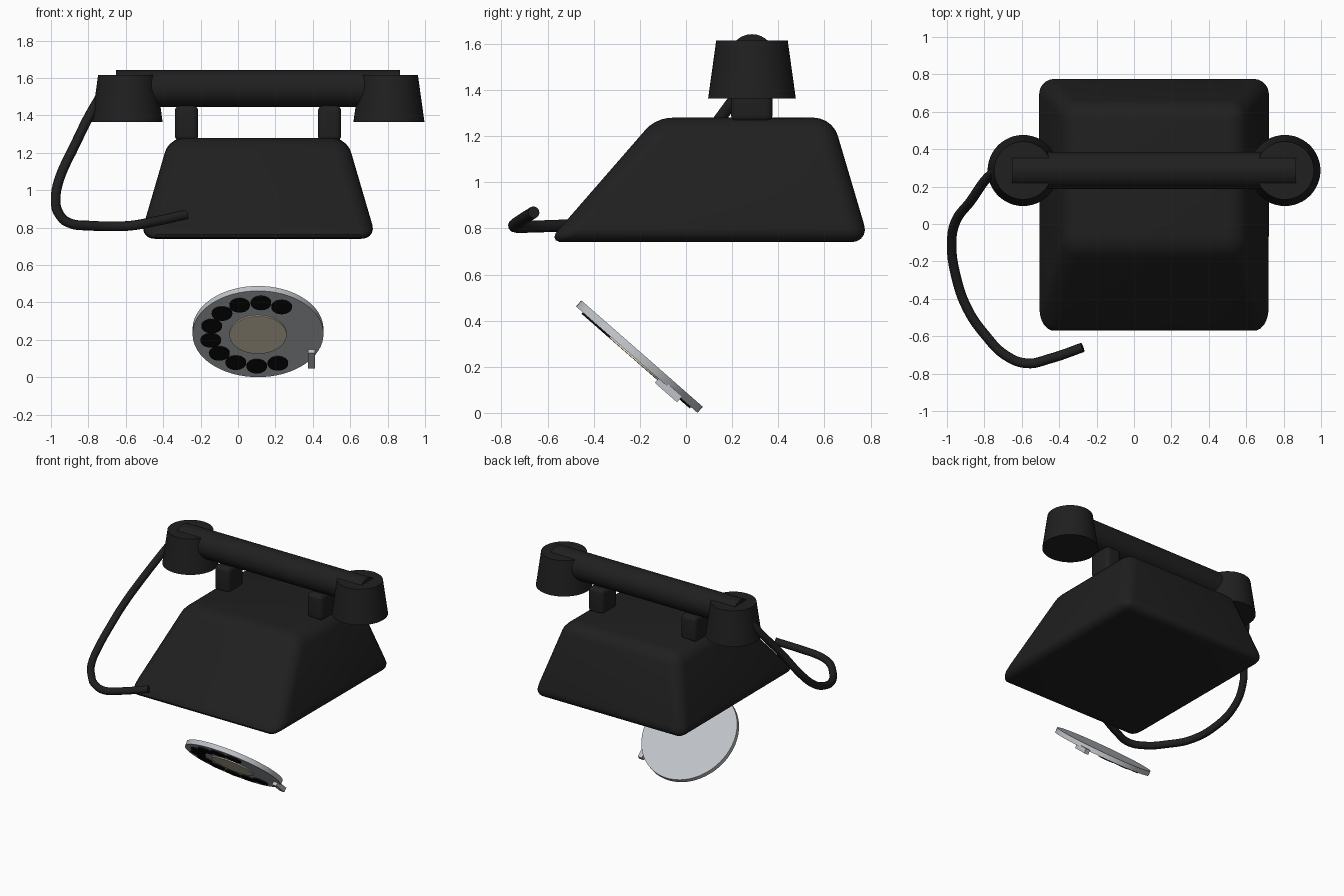
import bpy, bmesh
from math import radians, cos, sin
from mathutils import Matrix, Vector

if "Cube" in bpy.data.objects:
    bpy.data.objects.remove(bpy.data.objects["Cube"])


def material(name, r, g, b):
    m = bpy.data.materials.new(name)
    m.diffuse_color = (r, g, b, 1)
    m.use_nodes = True
    m.node_tree.nodes["Principled BSDF"].inputs["Base Color"].default_value = m.diffuse_color
    return m


BLACK = material("black_plastic", 0.014, 0.014, 0.014)
HOLE = material("hole_black", 0.004, 0.004, 0.004)
METAL = material("metal", 0.52, 0.54, 0.57)
CARD = material("card", 0.78, 0.68, 0.52)
CX = 0.107  # symmetry plane of the telephone


def finish(name, bm, mat, matrix=Matrix()):
    bmesh.ops.recalc_face_normals(bm, faces=bm.faces)
    me = bpy.data.meshes.new(name)
    bm.to_mesh(me)
    bm.free()
    me.materials.append(mat)
    ob = bpy.data.objects.new(name, me)
    bpy.context.collection.objects.link(ob)
    ob.matrix_world = matrix
    bpy.ops.object.select_all(action='DESELECT')
    ob.select_set(True)
    bpy.context.view_layer.objects.active = ob
    bpy.ops.object.shade_smooth_by_angle(angle=radians(35))
    return ob


def cone(name, r1, r2, depth, mat, matrix, sides=48):
    bm = bmesh.new()
    bmesh.ops.create_cone(bm, cap_ends=True, segments=sides,
                          radius1=r1, radius2=r2, depth=depth)
    return finish(name, bm, mat, matrix)


def box(name, size, mat, matrix, bevel=0.0, top=None):
    """Box; top=(x_half, y_min, y_max) reshapes the upper face."""
    bm = bmesh.new()
    bmesh.ops.create_cube(bm, size=1)
    for v in bm.verts:
        if top and v.co.z > 0:
            v.co.x = top[0] if v.co.x > 0 else -top[0]
            v.co.y = top[2] if v.co.y > 0 else top[1]
            v.co.z *= size[2]
        else:
            v.co = Vector(a * b for a, b in zip(v.co, size))
    if bevel:
        bmesh.ops.bevel(bm, geom=bm.edges[:], offset=bevel, segments=5,
                        profile=0.5, affect='EDGES')
    return finish(name, bm, mat, matrix)


def at(x, y, z):
    return Matrix.Translation((x, y, z))


# Housing: wedge with a long front slope and rounded edges
box("housing", (1.266, 1.395, 0.54), BLACK, at(CX, 0.0975, 1.01), 0.08,
    top=(0.475, -0.2275, 0.5375))

# Cradle posts and handset cups, left and right
for side, s in (("left", -1), ("right", 1)):
    box(side + "_cradle_post", (0.125, 0.18, 0.19), BLACK,
        at(CX + s * 0.3825, 0.285, 1.357), 0.03)
    cone(side + "_handset_cup", 0.19, 0.155, 0.251, BLACK,
         at(CX + s * 0.7, 0.286, 1.4895))

# Handset grip
cone("handset_grip", 0.099, 0.099, 1.52, BLACK,
     at(CX, 0.286, 1.543) @ Matrix.Rotation(radians(90), 4, 'Y'), 32)

# Cord: smooth tube from the left cup round to the front
path = [(-0.68, 0.31, 1.58), (-0.76, 0.27, 1.46), (-0.875, 0.12, 1.235),
        (-0.955, 0.01, 1.06), (-0.975, -0.107, 0.95), (-0.955, -0.267, 0.87),
        (-0.89, -0.455, 0.82), (-0.79, -0.60, 0.81), (-0.69, -0.70, 0.807),
        (-0.575, -0.745, 0.81), (-0.45, -0.72, 0.832), (-0.275, -0.66, 0.87)]
cu = bpy.data.curves.new("cord", 'CURVE')
cu.dimensions = '3D'
cu.bevel_depth = 0.026
cu.bevel_resolution = 4
cu.resolution_u = 6
cu.use_fill_caps = True
sp = cu.splines.new('BEZIER')
sp.bezier_points.add(len(path) - 1)
for p, co in zip(sp.bezier_points, path):
    p.co = co
    p.handle_left_type = p.handle_right_type = 'AUTO'
cu.materials.append(BLACK)
bpy.context.collection.objects.link(bpy.data.objects.new("cord", cu))

# Dial, tilted with its face towards the front and down (local +z is the face)
dial = at(CX, -0.202, 0.244) @ Matrix.Rotation(radians(138.8), 4, 'X')
FACE = 0.0175
cone("dial_disc", 0.35, 0.35, 2 * FACE, METAL, dial, 64)
cone("dial_centre_card", 0.153, 0.153, 0.012, CARD, dial @ at(0, 0, FACE + 0.001))

# Ten finger holes around the dial
for i in range(10):
    a = radians(60.5 + 26 * i)
    cone(f"finger_hole_{i + 1}", 0.055, 0.055, 0.012, HOLE,
         dial @ at(0.257 * cos(a), 0.257 * sin(a), FACE + 0.002), 24)

# Finger stop on the rim
box("finger_stop", (0.035, 0.128, 0.034), METAL,
    dial @ at(0.286, -0.189, FACE + 0.007))
